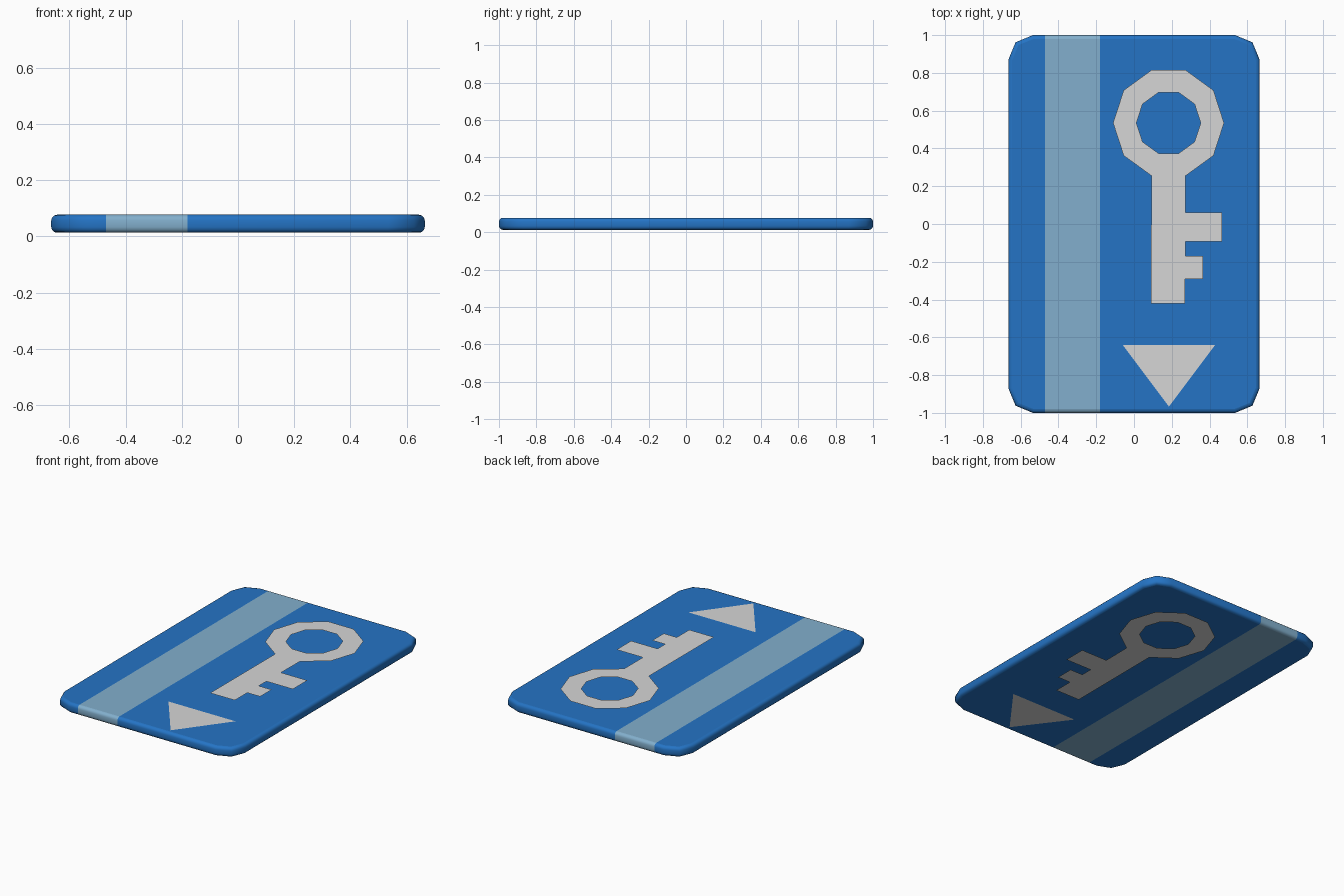
import bpy, bmesh, math

if "Cube" in bpy.data.objects:
    bpy.data.objects.remove(bpy.data.objects["Cube"])

def material(name, rgb):
    m = bpy.data.materials.new(name)
    m.diffuse_color = (*rgb, 1)
    m.use_nodes = True
    m.node_tree.nodes["Principled BSDF"].inputs["Base Color"].default_value = m.diffuse_color
    return m

blue = material("card blue", (0.018, 0.175, 0.56))
pale = material("stripe pale blue", (0.225, 0.43, 0.61))
grey = material("symbol light grey", (0.67, 0.67, 0.67))

def finish(name, bm, mats):
    me = bpy.data.meshes.new(name)
    bm.to_mesh(me)
    bm.free()
    for m in mats:
        me.materials.append(m)
    ob = bpy.data.objects.new(name, me)
    bpy.context.collection.objects.link(ob)
    return ob

# Card: chamfered outline, extruded, rounded rims
Z0, Z1 = 0.013, 0.077
corner = [(0.665, 0.87), (0.627, 0.962), (0.535, 1.0)]
outline = (corner + [(-x, y) for x, y in reversed(corner)]
           + [(-x, -y) for x, y in corner] + [(x, -y) for x, y in reversed(corner)])
bm = bmesh.new()
low = [bm.verts.new((x, y, Z0)) for x, y in outline]
high = [bm.verts.new((x, y, Z1)) for x, y in outline]
n = len(outline)
bm.faces.new(low[::-1])
bm.faces.new(high)
for i in range(n):
    j = (i + 1) % n
    bm.faces.new((low[i], low[j], high[j], high[i]))
rims = [e for e in bm.edges if abs(e.verts[0].co.z - e.verts[1].co.z) < 1e-5]
bmesh.ops.bevel(bm, geom=rims, offset=0.02, segments=3, profile=0.5, affect='EDGES')

# Stripe: two cuts right round the card, coloured by position
S0, S1 = -0.47, -0.18
for x in (S0, S1):
    bmesh.ops.bisect_plane(bm, geom=bm.verts[:] + bm.edges[:] + bm.faces[:],
                           plane_co=(x, 0, 0), plane_no=(1, 0, 0))
bm.normal_update()
for f in bm.faces:
    f.material_index = int(S0 < f.calc_center_median().x < S1)
    f.smooth = abs(f.normal.z) < 0.99
finish("card", bm, [blue, pale])

# Flat symbols, each on the top and on the underside
def symbol(name, polys, z, up):
    bm = bmesh.new()
    for p in polys:
        bm.faces.new([bm.verts.new((x, y, z)) for x, y in (p if up else p[::-1])])
    bmesh.ops.remove_doubles(bm, verts=bm.verts[:], dist=1e-5)
    finish(name, bm, [grey])

def ring_point(r, k):
    a = math.radians(36 * k)
    return (0.183 + r * math.cos(a), 0.535 + r * math.sin(a))

def rect(x0, x1, y0, y1):
    return [(x0, y0), (x1, y0), (x1, y1), (x0, y1)]

# Key: ten-sided bow, shaft and two teeth
R, r = 0.294, 0.17
key = [[ring_point(r, k), ring_point(R, k), ring_point(R, k + 1), ring_point(r, k + 1)]
       for k in range(10)]
key.append([(0.09, -0.42), (0.27, -0.42), ring_point(R, 8), ring_point(R, 7)])
key.append(rect(0.27, 0.465, -0.092, 0.06))
key.append(rect(0.27, 0.365, -0.29, -0.17))
arrow = [[(-0.06, -0.64), (0.185, -0.967), (0.43, -0.64)]]

symbol("key_top", key, 0.09, True)
symbol("key_bottom", key, 0.0, False)
symbol("arrow_top", arrow, Z1 + 0.001, True)
symbol("arrow_bottom", arrow, Z0 - 0.001, False)
